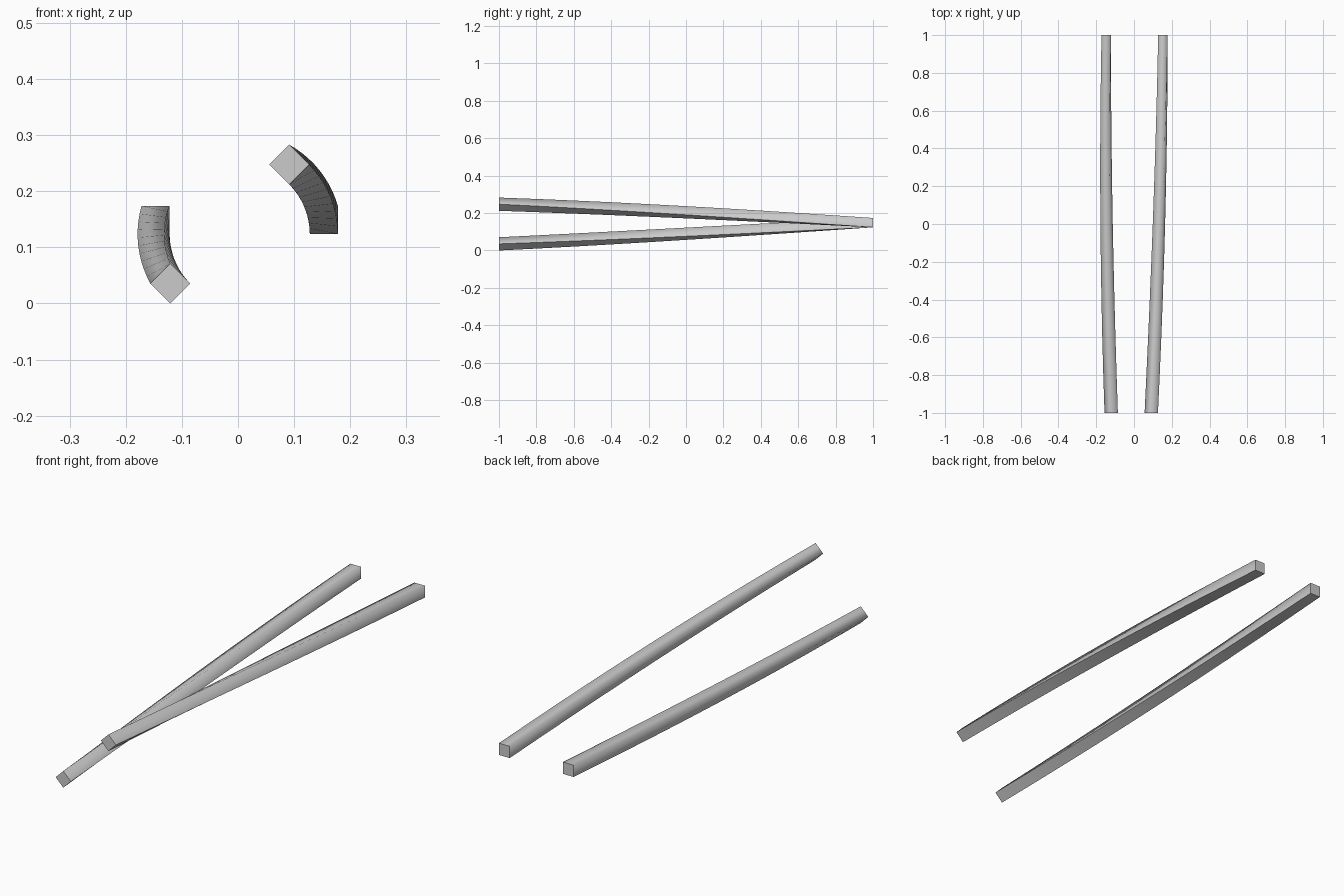
import bpy
from math import sin, cos, radians

if "Cube" in bpy.data.objects:
    bpy.data.objects.remove(bpy.data.objects["Cube"])

LENGTH, SIZE, HALF_GAUGE = 2.0, 0.05, 0.15
TWIST = radians(45)
PIVOT_X, PIVOT_Z = 0.003, 0.1237   # twist axis lies under the rails
SEGMENTS = 10


def make_rail(name, side):
    # Square section swept along y while turning about the shared axis
    cx, h = side * HALF_GAUGE, SIZE / 2
    section = [(cx - h, 0), (cx + h, 0), (cx + h, SIZE), (cx - h, SIZE)]
    verts, faces, sharp = [], [], set()
    for i in range(SEGMENTS + 1):
        t = i / SEGMENTS
        a = TWIST * (1 - t)
        for x, z in section:
            verts.append((PIVOT_X + x * cos(a) - z * sin(a),
                          LENGTH * (t - 0.5),
                          PIVOT_Z + x * sin(a) + z * cos(a)))
    for i in range(SEGMENTS):
        for k in range(4):
            a, b = i * 4 + k, i * 4 + (k + 1) % 4
            faces.append((a, a + 4, b + 4, b))
        # Lower long edges stay crisp
        for k in (0, 1):
            sharp.add((i * 4 + k, i * 4 + k + 4))
    last = SEGMENTS * 4
    faces += [(0, 1, 2, 3), (last + 3, last + 2, last + 1, last)]
    # Rims of the end caps stay crisp
    for base in (0, last):
        for k in range(4):
            sharp.add(tuple(sorted((base + k, base + (k + 1) % 4))))

    mesh = bpy.data.meshes.new(name)
    mesh.from_pydata(verts, [], faces)
    for p in mesh.polygons:
        p.use_smooth = True
    for e in mesh.edges:
        e.use_edge_sharp = tuple(sorted(e.vertices)) in sharp
    mesh.update()
    obj = bpy.data.objects.new(name, mesh)
    bpy.context.collection.objects.link(obj)
    return obj


make_rail("left_rail", -1)
make_rail("right_rail", 1)
